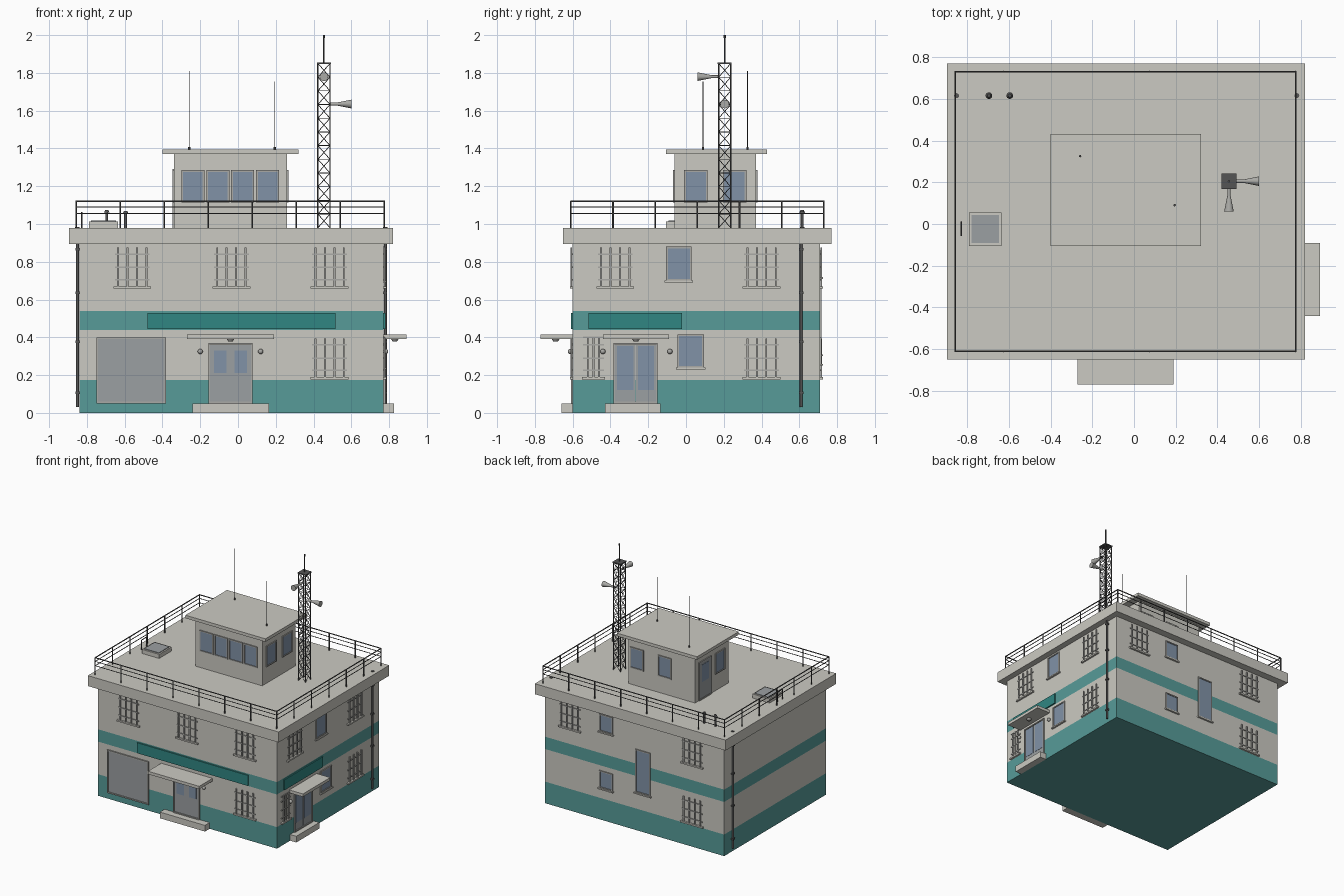
import bpy, bmesh, math
from mathutils import Vector, Matrix

if "Cube" in bpy.data.objects:
    bpy.data.objects.remove(bpy.data.objects["Cube"])


def mat(name, r, g, b):
    m = bpy.data.materials.new(name)
    m.diffuse_color = (r, g, b, 1)
    m.use_nodes = True
    m.node_tree.nodes["Principled BSDF"].inputs["Base Color"].default_value = m.diffuse_color
    return m


WALL = mat("plaster", .6, .59, .54)
TEAL = mat("teal_paint", .095, .33, .315)
SIGN = mat("dark_teal", .03, .24, .225)
GLASS = mat("glass", .22, .29, .39)
DOOR = mat("door_grey", .33, .35, .36)
METAL = mat("dark_metal", .09, .09, .09)
STEEL = mat("light_steel", .4, .4, .38)

# Wall planes: name -> (axis of the normal, plane position, outward sign)
HOUSE = {"front": (1, -.60, -1), "right": (0, .77, 1), "back": (1, .71, 1), "left": (0, -.84, -1)}
CABIN = {"front": (1, -.06, -1), "right": (0, .26, 1), "back": (1, .37, 1), "left": (0, -.34, -1)}


def on(wall, u, z, d):
    axis, pos, sign = wall
    n = pos + sign * d
    return Vector((n, u, z)) if axis == 0 else Vector((u, n, z))


class Part:
    """Collects primitives in one bmesh."""
    def __init__(self):
        self.bm = bmesh.new()

    def box(self, a, b):
        a, b = Vector(a), Vector(b)
        s = Matrix.Diagonal([abs(v) for v in b - a] + [1])
        bmesh.ops.create_cube(self.bm, size=1, matrix=Matrix.Translation((a + b) / 2) @ s)
        return self

    def wbox(self, wall, u0, u1, z0, z1, d0, d1):
        return self.box(on(wall, u0, z0, d0), on(wall, u1, z1, d1))

    def frame(self, wall, u0, u1, z0, z1, t, d):
        for a in ((u0, u0 + t, z0, z1), (u1 - t, u1, z0, z1),
                  (u0 + t, u1 - t, z0, z0 + t), (u0 + t, u1 - t, z1 - t, z1)):
            self.wbox(wall, *a, 0, d)
        return self

    def rod(self, a, b, r, r2=None, n=8):
        a, b = Vector(a), Vector(b)
        m = Matrix.Translation((a + b) / 2) @ (b - a).to_track_quat('Z', 'Y').to_matrix().to_4x4()
        bmesh.ops.create_cone(self.bm, cap_ends=True, segments=n, radius1=r,
                              radius2=r if r2 is None else r2, depth=(b - a).length, matrix=m)
        return self

    def ball(self, c, r):
        bmesh.ops.create_uvsphere(self.bm, u_segments=14, v_segments=8, radius=r, matrix=Matrix.Translation(c))
        return self

    def done(self, name, material, smooth=False):
        me = bpy.data.meshes.new(name)
        self.bm.to_mesh(me)
        self.bm.free()
        ob = bpy.data.objects.new(name, me)
        bpy.context.collection.objects.link(ob)
        for m in material if isinstance(material, list) else [material]:
            me.materials.append(m)
        if smooth:
            bpy.ops.object.select_all(action='DESELECT')
            ob.select_set(True)
            bpy.context.view_layer.objects.active = ob
            bpy.ops.object.shade_smooth_by_angle(angle=math.radians(40))
        return ob


# Main building: one block cut at the paint lines
p = Part().box((-.84, -.60, 0), (.77, .71, .90))
for z in (.175, .44, .54):
    bmesh.ops.bisect_plane(p.bm, geom=p.bm.verts[:] + p.bm.edges[:] + p.bm.faces[:],
                           plane_co=(0, 0, z), plane_no=(0, 0, 1))
for f in p.bm.faces:
    z = f.calc_center_median().z
    f.material_index = int(0 <= z < .175 or .44 < z < .54)
p.done("building", [WALL, TEAL])
Part().box((-.895, -.65, .895), (.82, .77, .98)).done("roof_slab", WALL)

# Roof cabin
Part().box((-.34, -.06, .97), (.26, .37, 1.37)).done("cabin", WALL)
Part().box((-.40, -.105, 1.37), (.32, .43, 1.395)).done("cabin_roof", WALL)

# Glazed windows on the cabin and house
cabin = [("front", -.3 + i * .132, -.178 + i * .132, 1.115, 1.285) for i in range(4)]
cabin += [("right", -.01, .115, 1.115, 1.285), ("right", .195, .32, 1.115, 1.285),
          ("back", -.13, -.01, 1.115, 1.285), ("back", .12, .24, 1.115, 1.285),
          ("left", -.01, .115, 1.115, 1.285)]
house = [("right", -.105, .03, .70, .88), ("right", -.045, .095, .24, .415),
         ("back", .16, .28, .72, .86), ("back", .16, .28, .26, .40), ("back", -.18, -.045, .31, .66)]
frames, panes, sills = Part(), Part(), Part()
for walls, wins in ((CABIN, cabin), (HOUSE, house)):
    for side, u0, u1, z0, z1 in wins:
        w = walls[side]
        frames.frame(w, u0, u1, z0, z1, .009, .008)
        panes.wbox(w, u0 + .009, u1 - .009, z0 + .009, z1 - .009, 0, .003)
        if walls is HOUSE:
            sills.wbox(w, u0 - .008, u1 + .008, z0 - .01, z0, 0, .015)

# Barred windows with sills
bars = Part()
grilles = [("front", u, .67) for u in (-.56, -.035, .485)] + [("front", .485, .19)]
grilles += [("right", -.375, .67), ("right", .40, .67), ("right", .40, .19)]
grilles += [("back", -.555, .67), ("back", .545, .67), ("back", -.555, .19)]
for side, u, z in grilles:
    w = HOUSE[side]
    for k in (-.075, -.025, .025, .075):
        bars.wbox(w, u + k - .005, u + k + .005, z, z + .205, .003, .011)
    for k in (.035, .1, .17):
        bars.wbox(w, u - .092, u + .092, z + k - .004, z + k + .004, 0, .006)
    sills.wbox(w, u - .1, u + .1, z - .012, z, 0, .015)
w = HOUSE["right"]
for k in (-.52, -.49, -.46):
    bars.wbox(w, k - .005, k + .005, .19, .40, .003, .011)
for k in (.225, .29, .36, .4):
    bars.wbox(w, -.545, -.435, k - .004, k + .004, 0, .006)
sills.wbox(w, -.55, -.43, .178, .19, 0, .015)
bars.done("window_bars", STEEL)
sills.done("window_sills", WALL)

# Doors: front pair, side pair, garage and cabin door
doors = Part()
for side, c, z0, z1, hw in (("front", -.04, .21, .33, .033), ("right", -.267, .12, .355, .043)):
    w = HOUSE[side]
    doors.wbox(w, c - .108, c - .001, .05, .36, 0, .004).wbox(w, c + .001, c + .108, .05, .36, 0, .004)
    frames.frame(w, c - .117, c + .117, .05, .37, .009, .01)
    for s in (-.055, .055):
        panes.wbox(w, c + s - hw, c + s + hw, z0, z1, .003, .006)
doors.wbox(HOUSE["front"], -.74, -.39, .06, .39, 0, .004)
frames.frame(HOUSE["front"], -.75, -.38, .05, .40, .01, .01)
doors.wbox(CABIN["left"], .175, .315, .98, 1.28, 0, .005)
frames.frame(CABIN["left"], .165, .325, .98, 1.29, .01, .008)
panes.wbox(CABIN["left"], .2, .29, 1.12, 1.26, .004, .007)
doors.done("doors", DOOR)
frames.done("frames", STEEL)

# Entrance steps, canopies, wall lamps, sign boards
steps, canopies, lamps, signs = Part(), Part(), Part(), Part()
steps.wbox(HOUSE["front"], -.24, .165, 0, .05, 0, .06).wbox(HOUSE["right"], -.43, -.135, 0, .05, 0, .055)
canopies.wbox(HOUSE["front"], -.27, .19, .392, .416, 0, .17)
canopies.wbox(HOUSE["right"], -.44, -.09, .392, .416, 0, .122)
for side, us, c, d in (("front", (-.2, .12), -.04, .09), ("right", (-.44, -.085), -.265, .06)):
    w = HOUSE[side]
    for u in us:
        lamps.ball(on(w, u, .325, .012), .014)
    lamps.rod(on(w, c, .378, d), on(w, c, .393, d), .012, .022, 14)
signs.wbox(HOUSE["front"], -.48, .515, .445, .53, 0, .01)
signs.wbox(HOUSE["right"], -.515, -.02, .445, .53, 0, .01)
steps.done("entrance_steps", WALL)
canopies.done("canopies", WALL)
lamps.done("lamps", STEEL, True)
signs.done("sign_boards", SIGN)

# Drainpipes with brackets and roof outlets
pipes = Part()
for x, wall in ((.78, "right"), (-.85, "left")):
    pipes.rod((x, .61, .03), (x, .61, .90), .008, n=10)
    for z in (.1, .37, .63, .86):
        pipes.wbox(HOUSE[wall], .598, .622, z, z + .012, 0, .02)
    pipes.rod((x, .615, .978), (x, .615, .984), .012, n=12)
pipes.done("drainpipes", METAL, True)

# Roof railing
x0, x1, y0, y1 = -.857, .775, -.61, .73
rail = Part()
for z, r in ((1.12, .0045), (1.09, .003), (1.055, .003)):
    for a, b in (((x0, y0), (x1, y0)), ((x1, y0), (x1, y1)), ((x1, y1), (x0, y1)), ((x0, y1), (x0, y0))):
        rail.rod((*a, z), (*b, z), r, n=6)
posts = [(x0 + (x1 - x0) * i / 7, y) for i in range(8) for y in (y0, y1)]
posts += [(x, y0 + (y1 - y0) * i / 6) for i in range(1, 6) for x in (x0, x1)]
for x, y in posts:
    rail.rod((x, y, .98), (x, y, 1.12), .0045, n=6)
# Grab hoop by the hatch
for a, b in (((.01, .98), (.01, 1.06)), ((.01, 1.06), (-.055, 1.06)), ((-.055, 1.06), (-.055, .98))):
    rail.rod((-.827, *a), (-.827, *b), .004, n=6)
rail.done("railing", METAL)

# Roof hatch and vent pipes
Part().box((-.79, -.105, .98), (-.635, .055, 1.013)).done("hatch_curb", WALL)
Part().box((-.778, -.092, 1.01), (-.647, .042, 1.018)).done("hatch_lid", DOOR)
vents = Part()
for x, h in ((-.695, 1.075), (-.595, 1.07)):
    vents.rod((x, .615, .98), (x, .615, h - .01), .008, n=10)
    vents.rod((x, .615, h - .015), (x, .615, h), .016, .008, 14)
vents.done("vent_pipes", METAL, True)

# Whip antennas
whips = Part()
for x, y, h in ((-.258, .325, 1.81), (.195, .09, 1.755)):
    whips.rod((x, y, 1.39), (x, y, 1.408), .006).rod((x, y, 1.40), (x, y, h), .002, n=6)
whips.done("whip_antennas", METAL)

# Lattice mast with cross bracing
mast, cx, cy, h, n = Part(), .455, .205, .032, 12
corners = [(cx - h, cy - h), (cx + h, cy - h), (cx + h, cy + h), (cx - h, cy + h)]
zs = [.98 + .87 * i / n for i in range(n + 1)]
for i, a in enumerate(corners):
    b = corners[(i + 1) % 4]
    mast.rod((*a, .98), (*a, 1.855), .004, n=6)
    for lo, hi in zip(zs, zs[1:]):
        mast.rod((*a, lo), (*b, hi), .002, n=4).rod((*b, lo), (*a, hi), .002, n=4)
        mast.rod((*a, hi), (*b, hi), .002, n=4)
mast.box((cx - .037, cy - .037, 1.847), (cx + .037, cy + .037, 1.856))
mast.rod((cx, cy, 1.85), (cx, cy, 1.99), .004).rod((cx, cy, 1.985), (cx, cy, 2), .006)
mast.done("lattice_mast", METAL)

# Horn loudspeakers on the mast
horns = Part()
for d, z in ((Vector((1, 0, 0)), 1.635), (Vector((0, -1, 0)), 1.78)):
    c = Vector((cx, cy, z))
    horns.rod(c + d * .03, c + d * .075, .008, n=12).rod(c + d * .07, c + d * .145, .008, .023, 16)
horns.done("horn_speakers", STEEL, True)
panes.done("window_panes", GLASS)
